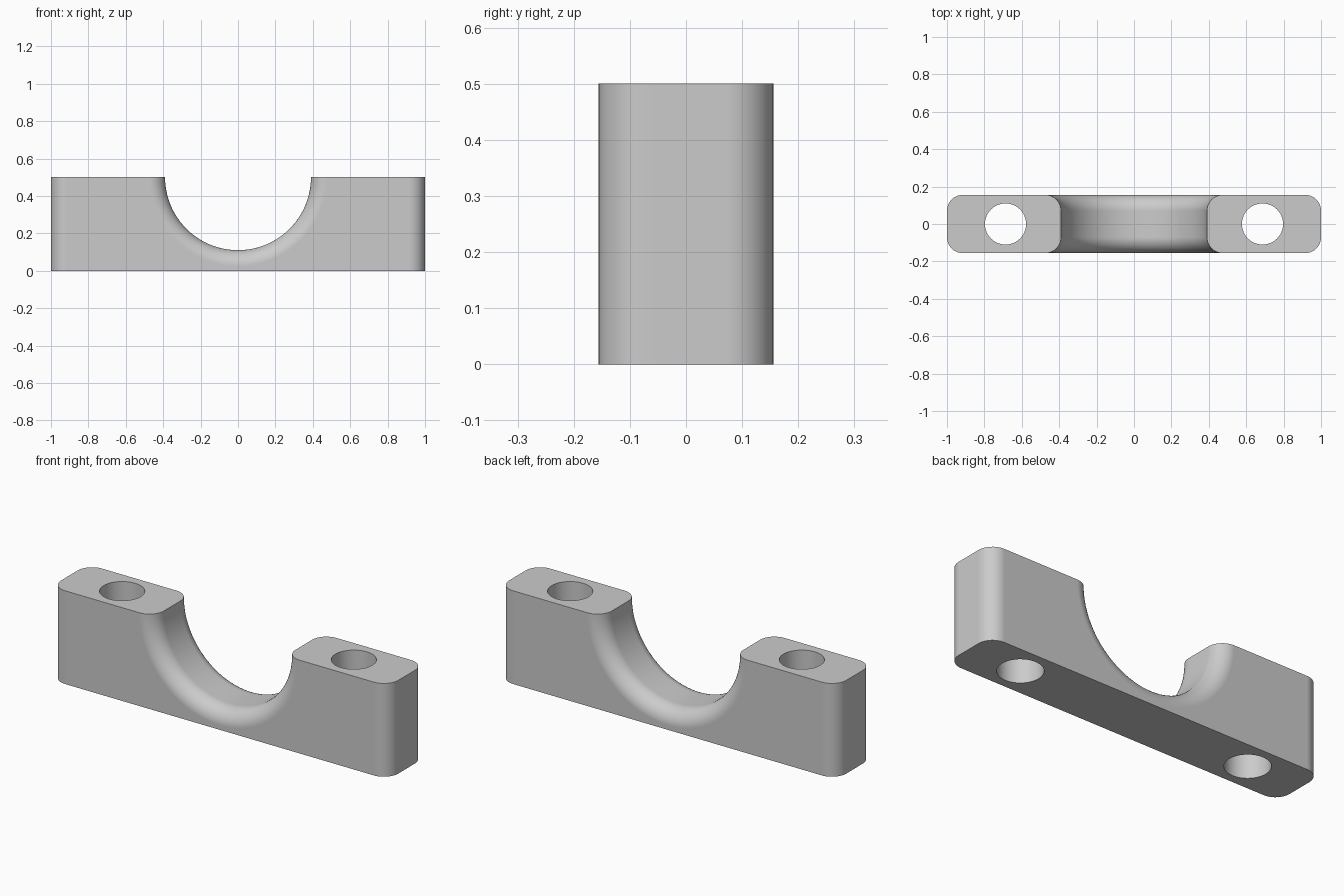
import bpy, bmesh, math

if "Cube" in bpy.data.objects:
    bpy.data.objects.remove(bpy.data.objects["Cube"])

HALF_X, HALF_Y, HEIGHT = 1.0, 0.156, 0.5
CORNER = 0.085        # rounding of the vertical corners and saddle edges
SADDLE_R = 0.39
HOLE_X, HOLE_R = 0.687, 0.11

grey = bpy.data.materials.new("plain_grey")
grey.diffuse_color = (0.6, 0.6, 0.6, 1)
grey.use_nodes = True
grey.node_tree.nodes["Principled BSDF"].inputs["Base Color"].default_value = grey.diffuse_color


def make_object(name, bm):
    bmesh.ops.recalc_face_normals(bm, faces=bm.faces[:])
    mesh = bpy.data.meshes.new(name)
    bm.to_mesh(mesh)
    bm.free()
    mesh.materials.append(grey)
    ob = bpy.data.objects.new(name, mesh)
    bpy.context.collection.objects.link(ob)
    return ob


def prism(name, outline, z0, z1):
    bm = bmesh.new()
    base = bm.faces.new([bm.verts.new((x, y, z0)) for x, y in outline])
    top = bmesh.ops.extrude_face_region(bm, geom=[base])["geom"]
    bmesh.ops.translate(bm, vec=(0, 0, z1 - z0),
                        verts=[g for g in top if isinstance(g, bmesh.types.BMVert)])
    return make_object(name, bm)


def arc(cx, cy, r, start, end, steps):
    return [(cx + r * math.cos(math.radians(start + (end - start) * i / steps)),
             cy + r * math.sin(math.radians(start + (end - start) * i / steps)))
            for i in range(steps + 1)]


def lathe_y(name, profile, z, segments):
    # closed solid turned around the y axis at height z
    bm = bmesh.new()
    rings = []
    for r, y in profile:
        rings.append([bm.verts.new((r * math.cos(2 * math.pi * i / segments), y,
                                    z + r * math.sin(2 * math.pi * i / segments)))
                      for i in range(segments)])
    for a, b in zip(rings, rings[1:]):
        for i in range(segments):
            j = (i + 1) % segments
            bm.faces.new((a[i], a[j], b[j], b[i]))
    bm.faces.new(rings[0])
    bm.faces.new(rings[-1])
    return make_object(name, bm)


# block with rounded vertical corners
cx, cy = HALF_X - CORNER, HALF_Y - CORNER
outline = (arc(cx, cy, CORNER, 0, 90, 10) + arc(-cx, cy, CORNER, 90, 180, 10)
           + arc(-cx, -cy, CORNER, 180, 270, 10) + arc(cx, -cy, CORNER, 270, 360, 10))
block = prism("clamp_block", outline, 0, HEIGHT)

# saddle cutter, a spool whose flared ends round over the saddle edges
flare = SADDLE_R + CORNER
profile = ([(flare, -0.25)]
           + arc(flare, -cy, CORNER, 270, 180, 10)
           + arc(flare, cy, CORNER, 180, 90, 10)
           + [(flare, 0.25)])
cutters = [lathe_y("saddle_cutter", profile, HEIGHT, 96)]

# bolt hole cutters
for side in (-1, 1):
    circle = arc(side * HOLE_X, 0, HOLE_R, 0, 360, 48)[:-1]
    cutters.append(prism("bolt_hole_cutter", circle, -0.1, HEIGHT + 0.1))

bpy.context.view_layer.objects.active = block
block.select_set(True)
for cutter in cutters:
    mod = block.modifiers.new("cut", 'BOOLEAN')
    mod.operation = 'DIFFERENCE'
    mod.solver = 'EXACT'
    mod.object = cutter
    bpy.ops.object.modifier_apply(modifier=mod.name)
    bpy.data.objects.remove(cutter, do_unlink=True)

# smooth roundings, crisp rims, flat faces kept flat
bpy.ops.object.shade_smooth_by_angle(angle=math.radians(30))
weighted = block.modifiers.new("even_shading", 'WEIGHTED_NORMAL')
weighted.keep_sharp = True
